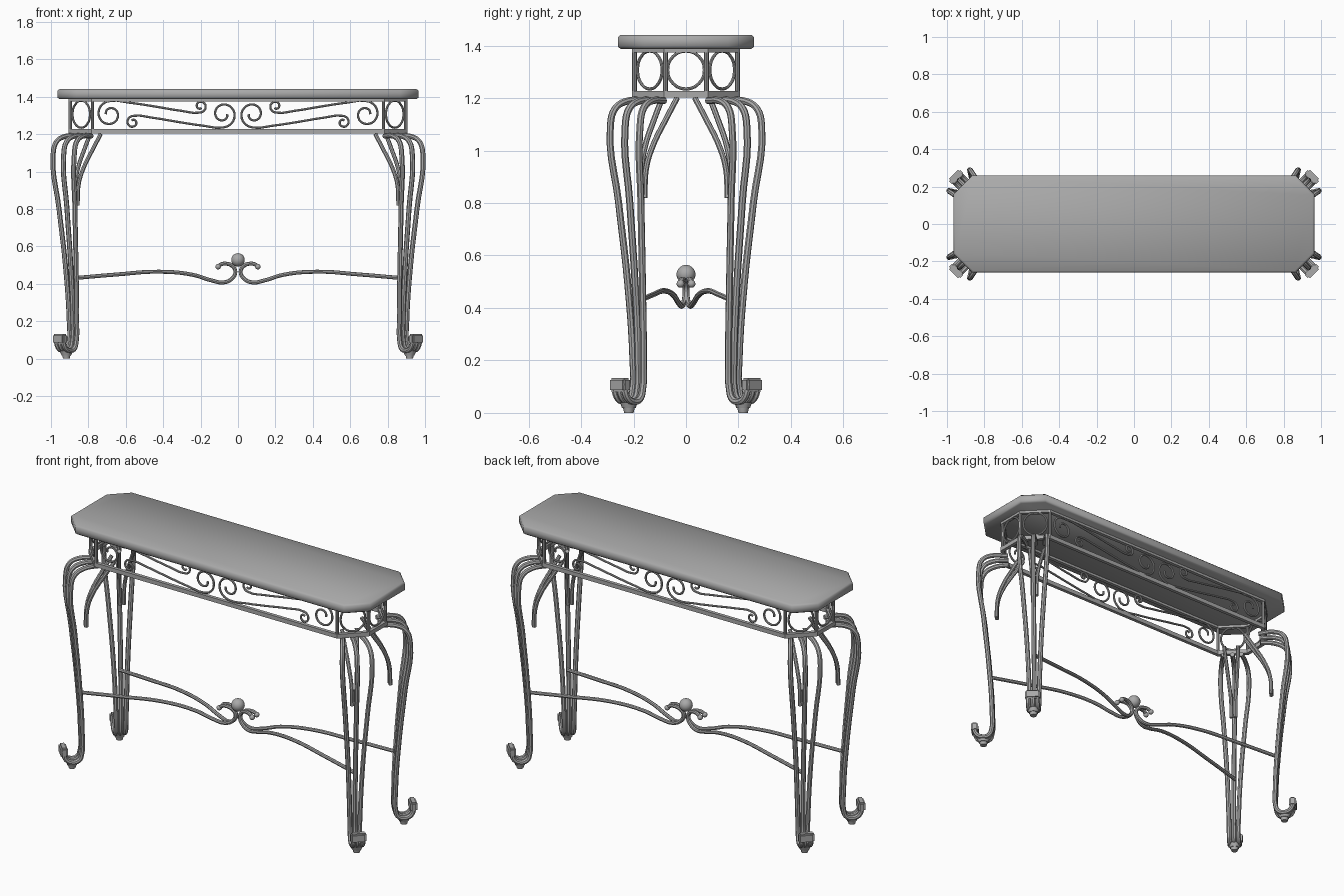
import bpy, bmesh
from math import sin, cos, pi, radians
from mathutils import Vector, Matrix

cube = bpy.data.objects.get("Cube")
if cube:
    bpy.data.objects.remove(cube, do_unlink=True)

metal = bpy.data.materials.new("grey_iron")
metal.use_nodes = True
GREY = (0.4, 0.4, 0.4, 1)
metal.diffuse_color = GREY
metal.node_tree.nodes["Principled BSDF"].inputs["Base Color"].default_value = GREY

CORNERS = [(sx, sy) for sx in (1, -1) for sy in (1, -1)]
PANEL_Z = 1.307


def finish(obj, smooth=True):
    """Give the object its material and shading."""
    obj.data.materials.append(metal)
    bpy.ops.object.select_all(action='DESELECT')
    obj.select_set(True)
    bpy.context.view_layer.objects.active = obj
    if smooth:
        bpy.ops.object.shade_smooth_by_angle(angle=radians(40))
    return obj


def rods(name, paths, radius, closed=False, steps=5):
    """Round rods through the given points, as one mesh object."""
    curve = bpy.data.curves.new(name, 'CURVE')
    curve.dimensions = '3D'
    curve.bevel_depth = radius
    curve.bevel_resolution = 2
    curve.resolution_u = steps
    curve.use_fill_caps = True
    for path in paths:
        spline = curve.splines.new('BEZIER')
        spline.bezier_points.add(len(path) - 1)
        spline.use_cyclic_u = closed
        for bp, co in zip(spline.bezier_points, path):
            bp.co = co
            bp.handle_left_type = bp.handle_right_type = 'AUTO'
    obj = bpy.data.objects.new(name, curve)
    bpy.context.collection.objects.link(obj)
    bpy.ops.object.select_all(action='DESELECT')
    obj.select_set(True)
    bpy.context.view_layer.objects.active = obj
    bpy.ops.object.convert(target='MESH')
    return finish(bpy.context.view_layer.objects.active)


def mesh_object(name, bm, smooth=True):
    bmesh.ops.recalc_face_normals(bm, faces=bm.faces)
    mesh = bpy.data.meshes.new(name)
    bm.to_mesh(mesh)
    bm.free()
    obj = bpy.data.objects.new(name, mesh)
    bpy.context.collection.objects.link(obj)
    return finish(obj, smooth)


def octagon(hx, hy, c):
    """Rectangle with cut corners, counter-clockwise."""
    return [(hx, c - hy), (hx, hy - c), (hx - c, hy), (c - hx, hy),
            (-hx, hy - c), (-hx, c - hy), (c - hx, -hy), (hx - c, -hy)]


def stack(bm, loops, close=False):
    """Bridge a list of (outline, z) loops; return the vertex rings."""
    rings = [[bm.verts.new((x, y, z)) for x, y in outline] for outline, z in loops]
    pairs = list(zip(rings, rings[1:])) + ([(rings[-1], rings[0])] if close else [])
    for a, b in pairs:
        for i in range(len(a)):
            j = (i + 1) % len(a)
            bm.faces.new((a[i], a[j], b[j], b[i]))
    return rings


def diag(t, lat, z, sx, sy):
    """Point on a corner's diagonal: t outward, lat sideways."""
    k = 0.5 ** 0.5
    return Vector((sx * (0.84 + k * (t + lat)), sy * (0.14 + k * (t - lat)), z))


# Table top: cut-corner slab with a softened rim
bm = bmesh.new()
rim, lip = octagon(0.965, 0.26, 0.10), octagon(0.955, 0.25, 0.096)
rings = stack(bm, [(lip, 1.388), (rim, 1.396), (rim, 1.432), (lip, 1.441)])
bm.faces.new(rings[0])
bm.faces.new(rings[-1])
top = mesh_object("table_top", bm, smooth=False)
for poly in top.data.polygons:
    poly.use_smooth = True

# Apron rails
for name, z0, z1 in (("lower_rail", 1.203, 1.227), ("upper_rail", 1.374, 1.389)):
    bm = bmesh.new()
    outer, inner = octagon(0.906, 0.206, 0.122), octagon(0.886, 0.186, 0.114)
    stack(bm, [(outer, z0), (outer, z1), (inner, z1), (inner, z0)], close=True)
    mesh_object(name, bm, smooth=False)

# Apron posts at each bend of the frame
rods("apron_posts", [[(x, y, 1.21), (x, y, 1.385)]
                     for x, y in octagon(0.896, 0.196, 0.118)], 0.009, steps=1)

# Rings in the end panels and the corner panels
def ring(centre, direction, r):
    return [Vector(centre) + Vector(direction) * r * cos(a) + Vector((0, 0, 0.072 * sin(a)))
            for a in (i * pi / 4 for i in range(8))]

k = 0.5 ** 0.5
ring_paths = [ring((s * 0.896, 0, PANEL_Z), (0, 1, 0), 0.07) for s in (1, -1)]
ring_paths += [ring((sx * 0.838, sy * 0.138, PANEL_Z), (sx * k, -sy * k, 0), 0.066)
               for sx, sy in CORNERS]
rods("apron_rings", ring_paths, 0.006, closed=True)

# Scrollwork: each half panel holds two S-scrolls, one the half turn of the other
def spiral(cu, cv, r, start, sweep, n):
    pts = []
    for i in range(n + 1):
        t = i / n
        a = radians(start - sweep * t)
        rr = r * (1 - 0.68 * t)
        pts.append((cu + rr * cos(a), cv + rr * sin(a)))
    return pts

s_curve = spiral(0.302, 0, 0.071, 90, 450, 11)[::-1]
s_curve += [(0.2, 0.062), (0.06, 0.041), (-0.08, 0.018)]
s_curve += spiral(-0.18, 0.043, 0.034, 270, 400, 9)
scrolls = []
for sx, sy in CORNERS:
    for turn in (1, -1):
        scrolls.append([(sx * (0.382 + turn * u), sy * 0.196, PANEL_Z + turn * v)
                        for u, v in s_curve])
rods("apron_scrolls", scrolls, 0.006, steps=3)

# Legs: three rods that arch out, draw together and curl up at the foot
LEG = [(-0.03, 0.05, 1.19), (0.055, 0.066, 1.188), (0.108, 0.076, 1.16),
       (0.13, 0.08, 1.09), (0.105, 0.06, 0.8), (0.077, 0.04, 0.5),
       (0.06, 0.028, 0.2), (0.062, 0.026, 0.09), (0.078, 0.026, 0.052),
       (0.113, 0.026, 0.043), (0.148, 0.026, 0.062), (0.16, 0.026, 0.115)]
# Braces: paired rods from under the frame to the inside of the leg
BRACE = [(-0.11, 0.04, 1.2), (-0.065, 0.033, 1.13), (0.005, 0.02, 1.01),
         (0.03, 0.013, 0.93), (0.036, 0.011, 0.82)]
# Stretcher: distance along the line from table centre to leg, and height
STRETCHER = [(0.885, 0.43), (0.65, 0.45), (0.42, 0.465), (0.24, 0.448), (0.14, 0.418),
             (0.075, 0.408), (0.03, 0.43), (0.014, 0.465), (0.03, 0.495),
             (0.065, 0.508), (0.095, 0.502), (0.106, 0.49)]

for sx, sy in CORNERS:
    tag = ("back" if sy > 0 else "front") + ("_left" if sx > 0 else "_right")
    rods(tag + "_leg", [[diag(t, side * lat, z, sx, sy) for t, lat, z in LEG]
                        for side in (-1, 0, 1)], 0.0135)
    rods(tag + "_brace", [[diag(t, side * lat, z, sx, sy) for t, lat, z in BRACE]
                          for side in (-1, 1)], 0.011)
    rods(tag + "_stretcher", [[(sx * d, sy * d * 0.195, z) for d, z in STRETCHER]], 0.0105)

    # Rounded tip on the stretcher scroll
    bm = bmesh.new()
    bmesh.ops.create_uvsphere(bm, u_segments=12, v_segments=8, radius=0.015,
                              matrix=Matrix.Translation((sx * 0.106, sy * 0.021, 0.492)))
    mesh_object(tag + "_stretcher_tip", bm)

    # Block at the end of the foot curl
    bm = bmesh.new()
    place = (Matrix.Translation(diag(0.158, 0, 0.106, sx, sy))
             @ Matrix.Rotation(sx * sy * pi / 4, 4, 'Z')
             @ Matrix.Diagonal((0.038, 0.084, 0.054, 1)))
    bmesh.ops.create_cube(bm, size=1, matrix=place)
    bmesh.ops.bevel(bm, geom=bm.edges[:], offset=0.008, segments=2, affect='EDGES')
    mesh_object(tag + "_foot_block", bm)

    # Tapered pad under the foot
    bm = bmesh.new()
    for r_low, r_high, z, h in ((0.018, 0.022, 0.009, 0.018), (0.026, 0.034, 0.029, 0.022)):
        bmesh.ops.create_cone(bm, cap_ends=True, segments=16, radius1=r_low, radius2=r_high,
                              depth=h, matrix=Matrix.Translation(diag(0.11, 0, z, sx, sy)))
    mesh_object(tag + "_foot_pad", bm)

# Ball where the stretchers meet
bm = bmesh.new()
bmesh.ops.create_uvsphere(bm, u_segments=24, v_segments=16, radius=0.036,
                          matrix=Matrix.Translation((0, 0, 0.528)))
mesh_object("stretcher_ball", bm)
